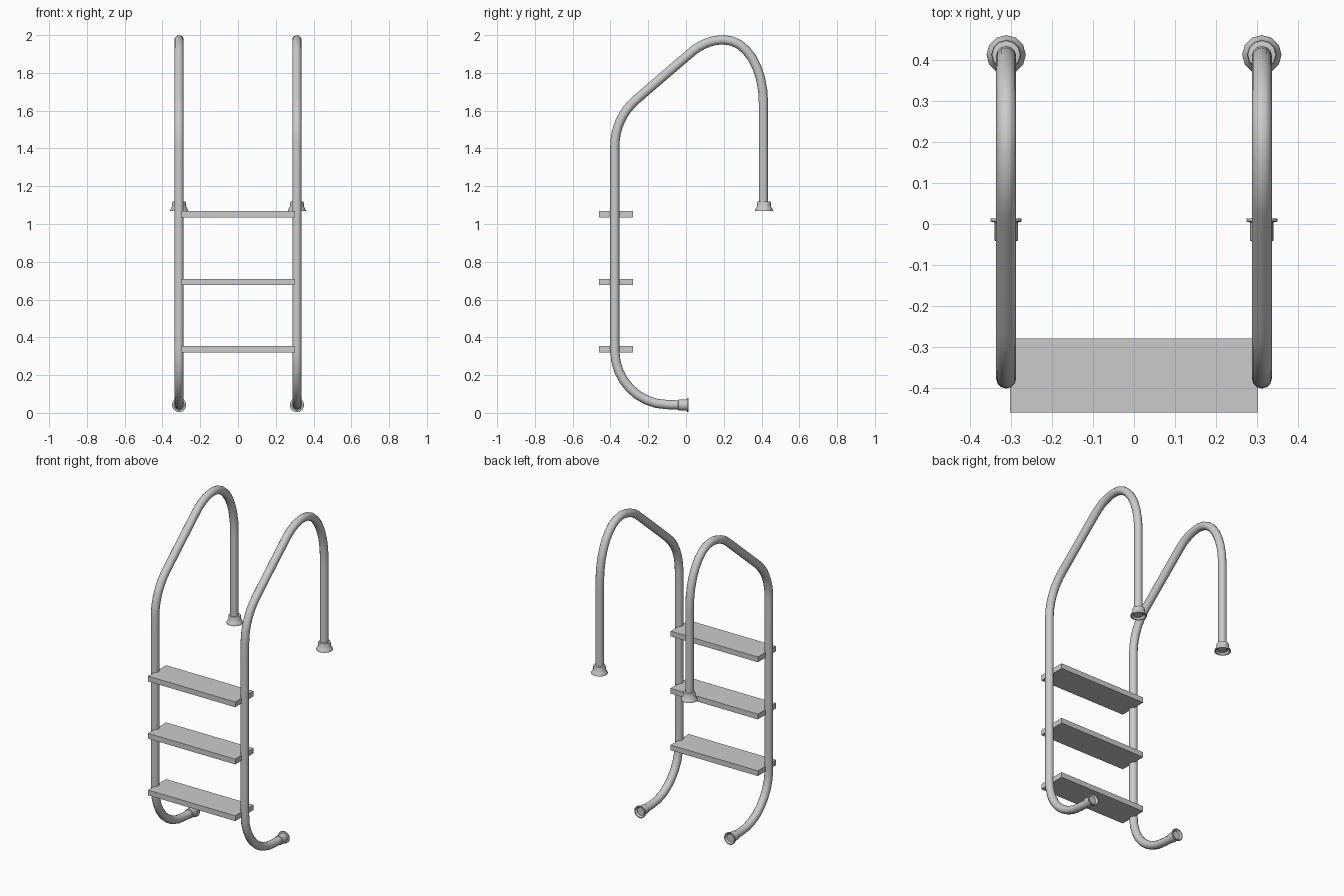
import bpy, bmesh
from math import pi, cos, sin
from mathutils import Matrix

if "Cube" in bpy.data.objects:
    bpy.data.objects.remove(bpy.data.objects["Cube"])

RAIL_X, RAIL_Y, RAIL_R = 0.312, -0.377, 0.0245


def smooth(obj):
    bpy.ops.object.select_all(action='DESELECT')
    obj.select_set(True)
    bpy.context.view_layer.objects.active = obj
    bpy.ops.object.shade_smooth_by_angle(angle=pi / 5)


def add_mesh(name, bm):
    bmesh.ops.recalc_face_normals(bm, faces=bm.faces)
    mesh = bpy.data.meshes.new(name)
    bm.to_mesh(mesh)
    bm.free()
    obj = bpy.data.objects.new(name, mesh)
    bpy.context.collection.objects.link(obj)
    return obj


def lathe(name, profile, matrix, sides):
    """Turn (radius, height) points around local z; close both ends."""
    bm = bmesh.new()
    rings = [[bm.verts.new((r * cos(2 * pi * i / sides), r * sin(2 * pi * i / sides), h))
              for i in range(sides)] for r, h in profile]
    for a, b in zip(rings, rings[1:]):
        for i in range(sides):
            j = (i + 1) % sides
            bm.faces.new((a[i], a[j], b[j], b[i]))
    bm.faces.new(rings[0])
    bm.faces.new(rings[-1])
    bmesh.ops.transform(bm, matrix=matrix, verts=bm.verts)
    obj = add_mesh(name, bm)
    smooth(obj)


def rail(name, x):
    # (y, z), incoming handle, outgoing handle
    path = [
        ((0.0, 0.042), (-0.03, 0.042), (-0.03, 0.042)),
        ((-0.10, 0.044), (-0.06, 0.042), (-0.255, 0.046)),
        ((RAIL_Y, 0.33), (RAIL_Y, 0.175), (RAIL_Y, 0.65)),
        ((RAIL_Y, 1.41), (RAIL_Y, 1.10), (RAIL_Y, 1.506)),
        ((-0.264, 1.658), (-0.337, 1.595), (-0.17, 1.739)),
        ((0.03, 1.910), (-0.07, 1.825), (0.075, 1.949)),
        ((0.20, 1.975), (0.135, 1.975), (0.32, 1.975)),
        ((0.41, 1.64), (0.41, 1.83), (0.41, 1.50)),
        ((0.41, 1.075), (0.41, 1.25), (0.41, 1.0)),
    ]
    curve = bpy.data.curves.new(name, 'CURVE')
    curve.dimensions = '3D'
    curve.resolution_u = 8
    curve.bevel_depth = RAIL_R
    curve.bevel_resolution = 4
    curve.use_fill_caps = True
    spline = curve.splines.new('BEZIER')
    spline.bezier_points.add(len(path) - 1)
    for p, (co, left, right) in zip(spline.bezier_points, path):
        p.handle_left_type = p.handle_right_type = 'FREE'
        p.co, p.handle_left, p.handle_right = [(x, *v) for v in (co, left, right)]
    obj = bpy.data.objects.new(name, curve)
    bpy.context.collection.objects.link(obj)
    bpy.ops.object.select_all(action='DESELECT')
    obj.select_set(True)
    bpy.context.view_layer.objects.active = obj
    bpy.ops.object.convert(target='MESH')
    smooth(bpy.context.view_layer.objects.active)


# Deck collar and wall bumper profiles (radius, height)
COLLAR = [(0.026, 0.052), (0.034, 0.050), (0.036, 0.044), (0.037, 0.024),
          (0.042, 0.016), (0.048, 0.005), (0.048, 0.0), (0.042, 0.0), (0.030, 0.015)]
BUMPER = [(0.025, -0.042), (0.029, -0.040), (0.029, 0.004), (0.038, 0.006),
          (0.038, 0.014), (0.032, 0.014), (0.024, 0.004)]

for side, x in (("left", -RAIL_X), ("right", RAIL_X)):
    rail(side + "_rail", x)
    lathe(side + "_deck_collar", COLLAR, Matrix.Translation((x, 0.413, 1.068)), 12)
    lathe(side + "_wall_bumper", BUMPER,
          Matrix.Translation((x, 0, 0.042)) @ Matrix.Rotation(-pi / 2, 4, 'X'), 16)

# Flat treads between the rails
for name, z in (("lower_step", 0.337), ("middle_step", 0.693), ("upper_step", 1.052)):
    bm = bmesh.new()
    bmesh.ops.create_cube(bm, size=1)
    bmesh.ops.transform(bm, verts=bm.verts, matrix=Matrix.Translation((0, -0.37, z))
                        @ Matrix.Diagonal((0.606, 0.18, 0.033, 1)))
    add_mesh(name, bm)
